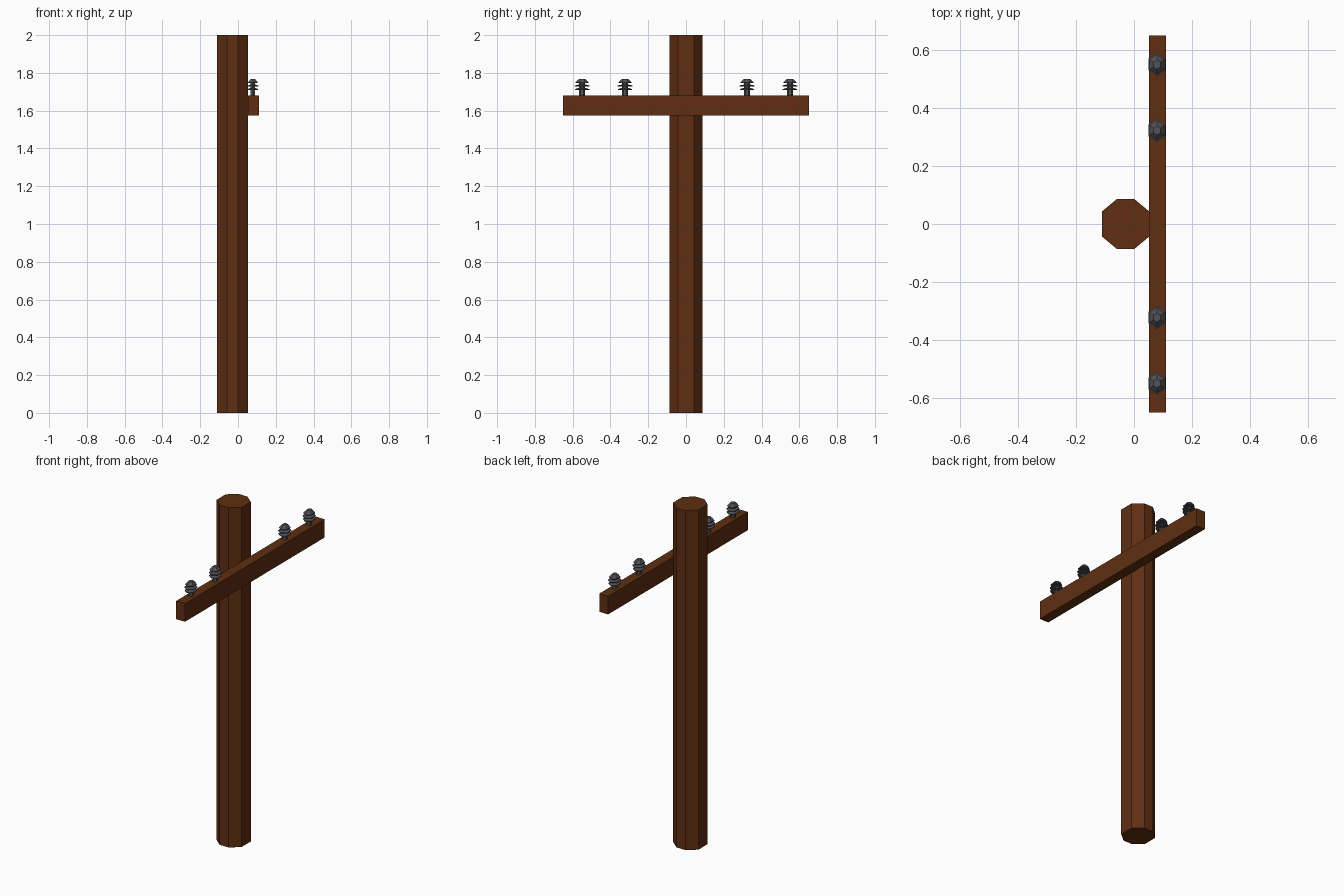
import bpy
import bmesh
from math import cos, sin, pi

cube = bpy.data.objects.get("Cube")
if cube:
    bpy.data.objects.remove(cube, do_unlink=True)


def make_material(name, color):
    mat = bpy.data.materials.new(name)
    mat.use_nodes = True
    mat.diffuse_color = color
    bsdf = mat.node_tree.nodes["Principled BSDF"]
    bsdf.inputs["Base Color"].default_value = color
    bsdf.inputs["Roughness"].default_value = 0.8
    return mat


def make_object(name, bm, mat, location):
    bmesh.ops.recalc_face_normals(bm, faces=bm.faces)
    mesh = bpy.data.meshes.new(name)
    bm.to_mesh(mesh)
    bm.free()
    mesh.materials.append(mat)
    obj = bpy.data.objects.new(name, mesh)
    obj.location = location
    bpy.context.collection.objects.link(obj)
    return obj


def add_stack(bm, outline, levels):
    """Skin a closed solid through scaled copies of an outline: (scale, z)."""
    rings = [[bm.verts.new((x * s, y * s, z)) for x, y in outline] for s, z in levels]
    count = len(outline)
    for low, high in zip(rings, rings[1:]):
        for i in range(count):
            j = (i + 1) % count
            bm.faces.new((low[i], low[j], high[j], high[i]))
    bm.faces.new(rings[0][::-1])
    bm.faces.new(rings[-1])


wood = make_material("brown wood", (0.115, 0.028, 0.006, 1))
ceramic = make_material("dark grey ceramic", (0.085, 0.085, 0.095, 1))

# Eight-sided pole
corner = [(0.082, 0.043), (0.029, 0.087)]
half = corner + [(-x, y) for x, y in reversed(corner)]
octagon = half + [(-x, -y) for x, y in half]
bm = bmesh.new()
add_stack(bm, octagon, [(1, 0), (1, 2)])
make_object("pole", bm, wood, (-0.029, 0, 0))

# Crossarm fixed to the side of the pole
bm = bmesh.new()
bmesh.ops.create_cube(bm, size=1)
bmesh.ops.scale(bm, vec=(0.058, 1.3, 0.107), verts=bm.verts)
make_object("crossarm", bm, wood, (0.081, 0, 1.627))

# Insulators: six-sided stem, two thin skirts and a domed cap
hexagon = [(0.032 * cos(a), 0.038 * sin(a)) for a in (pi / 6 + k * pi / 3 for k in range(6))]
parts = [
    [(0.42, 0), (0.42, 0.068)],
    [(1.0, 0.030), (1.0, 0.034), (0.5, 0.040)],
    [(1.05, 0.049), (1.05, 0.053), (0.5, 0.058)],
    [(0.92, 0.066), (0.92, 0.070), (0.42, 0.088)],
]
for number, y in enumerate((-0.55, -0.323, 0.323, 0.55), 1):
    bm = bmesh.new()
    for levels in parts:
        add_stack(bm, hexagon, levels)
    make_object(f"insulator_{number}", bm, ceramic, (0.079, y, 1.68))
